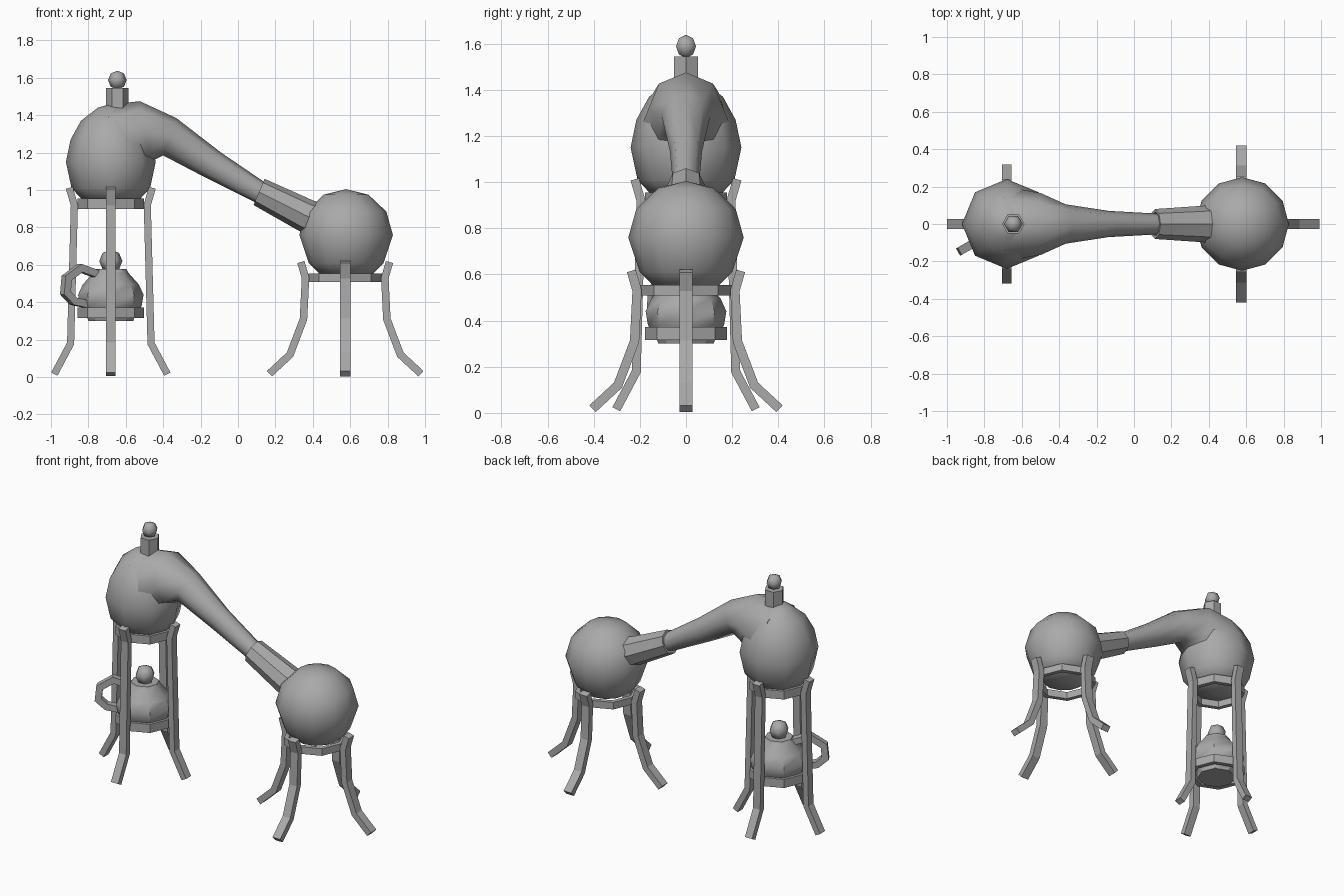
import bpy, bmesh, math
from mathutils import Vector

cube = bpy.data.objects.get("Cube")
if cube:
    bpy.data.objects.remove(cube, do_unlink=True)

grey = bpy.data.materials.new("plain grey")
grey.use_nodes = True
colour = (0.4, 0.4, 0.4, 1)
grey.diffuse_color = colour
grey.node_tree.nodes["Principled BSDF"].inputs["Base Color"].default_value = colour


def loft(name, rings, caps=True, closed=False, smooth=None):
    """Skin a row of equal-sized vertex rings."""
    bm = bmesh.new()
    rows = [[bm.verts.new(p) for p in ring] for ring in rings]
    n = len(rows[0])
    pairs = list(zip(rows, rows[1:]))
    if closed:
        pairs.append((rows[-1], rows[0]))
    for a, b in pairs:
        for i in range(n):
            j = (i + 1) % n
            bm.faces.new((a[i], a[j], b[j], b[i]))
    if caps and not closed:
        bm.faces.new(rows[0])
        bm.faces.new(rows[-1])
    bmesh.ops.remove_doubles(bm, verts=bm.verts, dist=0.0005)
    bmesh.ops.recalc_face_normals(bm, faces=bm.faces)
    mesh = bpy.data.meshes.new(name)
    bm.to_mesh(mesh)
    bm.free()
    mesh.materials.append(grey)
    obj = bpy.data.objects.new(name, mesh)
    bpy.context.collection.objects.link(obj)
    if smooth:
        bpy.ops.object.select_all(action="DESELECT")
        obj.select_set(True)
        bpy.context.view_layer.objects.active = obj
        bpy.ops.object.shade_smooth_by_angle(angle=math.radians(smooth))
    return obj


def lathe(name, x, profile, sides=8, closed=False, smooth=None):
    """Turn (radius, z) points around a vertical axis at x."""
    rings = [[Vector((x + r * math.cos(t), r * math.sin(t), z))
              for t in (math.tau * i / sides for i in range(sides))]
             for r, z in profile]
    return loft(name, rings, caps=False, closed=closed, smooth=smooth)


def ball_profile(r, z, steps):
    return [(r * math.sin(math.pi * i / steps), z - r * math.cos(math.pi * i / steps))
            for i in range(steps + 1)]


def tube(name, sections, sides=8, closed=False, smooth=60):
    """Elliptical rings given by top point, bottom point and half width."""
    rings = []
    for tx, tz, bx, bz, w in sections:
        top, low = Vector((tx, 0, tz)), Vector((bx, 0, bz))
        mid, arm = (top + low) / 2, (top - low) / 2
        rings.append([mid + arm * math.cos(t) + Vector((0, w * math.sin(t), 0))
                      for t in (math.tau * i / sides for i in range(sides))])
    return loft(name, rings, caps=not closed, closed=closed, smooth=smooth)


def bar(name, x, angle, path, thick, width, smooth=None):
    """Bent rectangular bar following (radius, z) points in a turned plane."""
    out = Vector((math.cos(angle), math.sin(angle), 0))
    side = Vector((-out.y, out.x, 0)) * width / 2
    pts = [Vector(p) for p in path]
    rings = []
    for i, p in enumerate(pts):
        a = (p - pts[max(i - 1, 0)]).normalized()
        b = (pts[min(i + 1, len(pts) - 1)] - p).normalized()
        d = (a + b).normalized()
        n = Vector((-d.y, d.x))
        ref = b if b.length else a
        n *= thick / 2 / max(abs(n.dot(Vector((-ref.y, ref.x)))), 0.5)
        ring = []
        for s, t in ((1, 1), (1, -1), (-1, -1), (-1, 1)):
            q = p + n * s
            ring.append(Vector((x, 0, q.y)) + out * q.x + side * t)
        rings.append(ring)
    return loft(name, rings, smooth=smooth)


def hoop(name, x, r, low, high, wall=0.03):
    lathe(name, x, [(r, low), (r, high), (r - wall, high), (r - wall, low)], closed=True)


def stand(label, x, path, thick, width):
    for i, word in enumerate(("left", "back", "right", "front")):
        bar(f"{label}_{word}_leg", x, i * math.pi / 2, path, thick, width)


TALL, SHORT = -0.68, 0.573

# Heated flask with its long drooping neck
lathe("still_bulb", TALL, [(0, .92), (.15, .945), (.21, 1.01), (.24, 1.15),
                           (.215, 1.27), (.16, 1.37), (.07, 1.44), (0, 1.46)], smooth=80)
tube("still_neck", [(-.70, 1.455, -.66, 1.0, .20), (-.525, 1.475, -.47, 1.15, .165),
                    (-.33, 1.385, -.40, 1.185, .105), (-.09, 1.2, -.18, 1.07, .07),
                    (.16, 1.03, .11, .925, .055)], smooth=80)

# Stopper
lathe("stopper", -.645, [(0, 1.42), (.06, 1.42), (.06, 1.545), (0, 1.545)], sides=6)
lathe("stopper_knob", -.645, ball_profile(.05, 1.588, 4), sides=6, smooth=80)

# Receiving flask with hollow spout
lathe("receiver_bulb", SHORT + .005,
      [(0, .535), (.14, .55), (.20, .61), (.25, .76), (.215, .885), (.12, .975), (0, 1.005)],
      sides=12, smooth=80)
tube("receiver_spout", [(.45, .93, .38, .76, .10), (.40, .945, .32, .785, .097),
                        (.142, 1.06, .083, .92, .08), (.136, 1.045, .09, .935, .065),
                        (.38, .92, .34, .81, .075)], closed=True, smooth=40)

# Tall stand
hoop("tall_upper_hoop", TALL, .178, .90, .955)
hoop("tall_lower_hoop", TALL, .178, .315, .372)
stand("tall", TALL, [(.222, 1.012), (.195, .92), (.215, .18), (.302, .016)], .038, .052)

# Short stand
hoop("short_hoop", SHORT, .197, .508, .555)
stand("short", SHORT, [(.237, .615), (.212, .53), (.223, .31), (.295, .12), (.405, .018)],
      .04, .056)

# Burner lamp on the lower hoop
lathe("burner_body", TALL, [(0, .30), (.12, .30), (.13, .33), (.165, .38), (.175, .44),
                            (.15, .495), (.092, .56), (.085, .577), (0, .577)], smooth=40)
lathe("burner_knob", TALL, ball_profile(.062, .62, 4), sides=6, smooth=80)
bar("burner_handle", TALL, math.radians(210),
    [(.07, .545), (.19, .583), (.272, .53), (.28, .45), (.23, .405), (.15, .39)], .04, .045)
